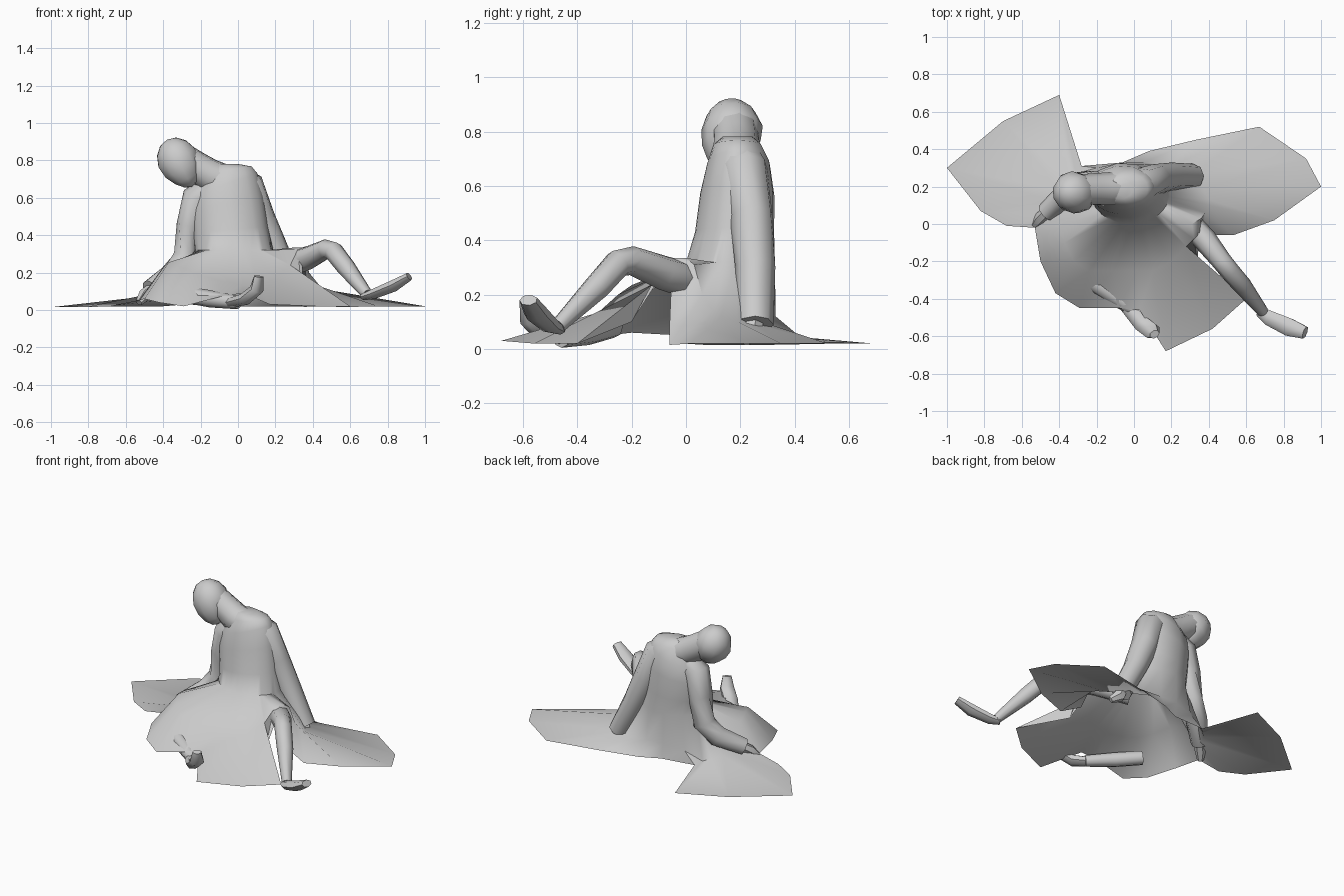
import bpy, bmesh, math
from mathutils import Vector, Matrix

if "Cube" in bpy.data.objects:
    bpy.data.objects.remove(bpy.data.objects["Cube"])

# One plain grey for everything
grey = bpy.data.materials.new("plain_grey")
grey.use_nodes = True
grey.diffuse_color = (0.6, 0.6, 0.6, 1)
grey.node_tree.nodes["Principled BSDF"].inputs["Base Color"].default_value = (0.6, 0.6, 0.6, 1)


def finish(name, bm, angle=50, closed=True):
    if closed:
        bmesh.ops.recalc_face_normals(bm, faces=bm.faces)
    mesh = bpy.data.meshes.new(name)
    bm.to_mesh(mesh)
    bm.free()
    ob = bpy.data.objects.new(name, mesh)
    bpy.context.collection.objects.link(ob)
    mesh.materials.append(grey)
    bpy.ops.object.select_all(action='DESELECT')
    ob.select_set(True)
    bpy.context.view_layer.objects.active = ob
    bpy.ops.object.shade_smooth_by_angle(angle=math.radians(angle))
    return ob


def bridge(bm, rings):
    for a, b in zip(rings, rings[1:]):
        n = len(a)
        for i in range(n):
            bm.faces.new((a[i], a[(i + 1) % n], b[(i + 1) % n], b[i]))


def tube(name, path, sides=8, flat=1.0):
    """Limb swept along (x, y, z, radius) points; flat squashes it."""
    bm = bmesh.new()
    pts = [Vector(p[:3]) for p in path]
    rings = []
    for i, p in enumerate(pts):
        d = (pts[min(i + 1, len(pts) - 1)] - pts[max(i - 1, 0)]).normalized()
        u = d.cross(Vector((0, 0, 1)))
        u = u.normalized() if u.length > 0.05 else Vector((1, 0, 0))
        v = u.cross(d)
        r = path[i][3]
        rings.append([bm.verts.new(p + u * r * math.cos(t) + v * r * flat * math.sin(t))
                      for t in (2 * math.pi * k / sides for k in range(sides))])
    bridge(bm, rings)
    bm.faces.new(rings[0])
    bm.faces.new(rings[-1])
    return finish(name, bm)


# Head: low-poly ball with a jaw, bowed forwards and sideways
bm = bmesh.new()
bmesh.ops.create_uvsphere(bm, u_segments=10, v_segments=7, radius=1)
for v in bm.verts:
    c = v.co
    if c.z < 0:
        c.x *= 1 + .3 * c.z
        c.y = c.y * (1 + .2 * c.z) + .3 * c.z
    c.x, c.y, c.z = c.x * .118, c.y * .116, c.z * .142
tilt = Matrix.Rotation(math.radians(-28), 4, 'Y') @ Matrix.Rotation(math.radians(4), 4, 'X')
bmesh.ops.transform(bm, matrix=Matrix.Translation((-.313, .172, .786)) @ tilt, verts=bm.verts)
finish("head", bm, 60)

# Neck with a low collar line
tube("neck", [(-.08, .19, .69, .092), (-.155, .185, .722, .09), (-.22, .185, .762, .086),
              (-.28, .18, .8, .085)], 9)

# Arms and hands resting on the ground
tube("left_sleeve", [(-.01, .2, .715, .07), (.05, .21, .665, .092), (.12, .24, .49, .082),
                     (.205, .255, .3, .074), (.315, .255, .09, .067)])
tube("left_hand", [(.3, .25, .13, .035), (.325, .245, .06, .04), (.37, .22, .03, .02)], 6)
tube("right_sleeve", [(-.14, .2, .66, .065), (-.215, .2, .6, .085), (-.255, .21, .45, .075),
                      (-.28, .21, .28, .072), (-.35, .17, .19, .068), (-.47, .06, .11, .054)])
tube("right_hand", [(-.45, .08, .12, .032), (-.5, .03, .08, .034), (-.53, -.005, .04, .02)], 6)

# Legs: left knee raised, right shin folded under the cloth
tube("left_leg", [(.12, .11, .2, .06), (.3, 0, .255, .066), (.38, -.085, .28, .064),
                  (.47, -.2, .325, .054), (.51, -.25, .315, .053), (.58, -.33, .225, .05),
                  (.69, -.47, .085, .03)])
tube("left_foot", [(.67, -.465, .07, .028), (.72, -.5, .085, .042), (.83, -.55, .13, .05),
                   (.915, -.58, .18, .035)], 7, .65)
tube("right_leg", [(-.29, -.27, .085, .045), (-.15, -.36, .06, .046), (.0, -.46, .04, .036)])
tube("right_foot", [(-.04, -.44, .04, .036), (.04, -.53, .06, .045), (.1, -.575, .11, .045),
                    (.11, -.59, .18, .028)], 7, .75)

# Spread skirt: outer hem, draped middle ring and waist ring
middle = [(.4, .13, .12), (.37, .19, .1), (.3, .26, .09), (.2, .31, .09), (.06, .33, .12),
          (-.06, .33, .12), (-.2, .3, .1), (-.31, .27, .05), (-.35, .23, .06), (-.4, .18, .07),
          (-.43, .12, .08), (-.45, .05, .09), (-.4, 0, .23), (-.37, -.1, .255), (-.32, -.2, .235),
          (-.24, -.25, .2), (-.11, -.25, .16), (.02, -.25, .135), (.1, -.25, .13), (.2, -.2, .17),
          (.28, -.12, .24), (.32, -.08, .325), (.31, .0, .335), (.36, .03, .31), (.38, .06, .2),
          (.4, .1, .14)]
hem = [(1, .2, .02), (.92, .35, .02), (.67, .52, .02), (.33, .45, .02), (.08, .39, .02),
       (-.05, .33, .02), (-.28, .31, .03), (-.4, .69, .02), (-.7, .55, .02), (-1, .3, .015),
       (-.82, .07, .015), (-.68, -.01, .02), (-.53, -.02, .05), (-.5, -.2, .06), (-.42, -.37, .04),
       (-.29, -.45, .02), (-.08, -.45, .075), (.03, -.46, .09), (.17, -.68, .03), (.42, -.56, .02),
       (.6, -.4, .02), (.34, -.2, .1), (.35, -.05, .335), (.37, -.06, .1), (.53, -.06, .015),
       (.75, .02, .02)]
bm = bmesh.new()
waist = []
for x, y, z in middle:
    t = math.atan2((y - .165) / .165, (x + .02) / .21)
    waist.append((math.cos(t), math.sin(t)))
rings = [[bm.verts.new(p) for p in ring] for ring in (hem, middle)]

# Bodice grows from the skirt: (x, y, z, half width, half depth, sideways tilt)
sections = [(-.02, .165, .32, .21, .165, 0), (-.04, .18, .43, .2, .147, 5),
            (-.055, .19, .57, .195, .138, 12), (-.065, .195, .675, .178, .118, 18),
            (-.05, .19, .75, .125, .09, 8), (-.07, .19, .782, .065, .055, 0)]
for x, y, z, rx, ry, lean in sections:
    rot = Matrix.Rotation(-math.radians(lean), 3, 'Y')
    rings.append([bm.verts.new(Vector((x, y, z)) + rot @ Vector((rx * c, ry * s, 0)))
                  for c, s in waist])
bridge(bm, rings)
bm.faces.new(rings[-1])
finish("dress", bm, 60, closed=False)
